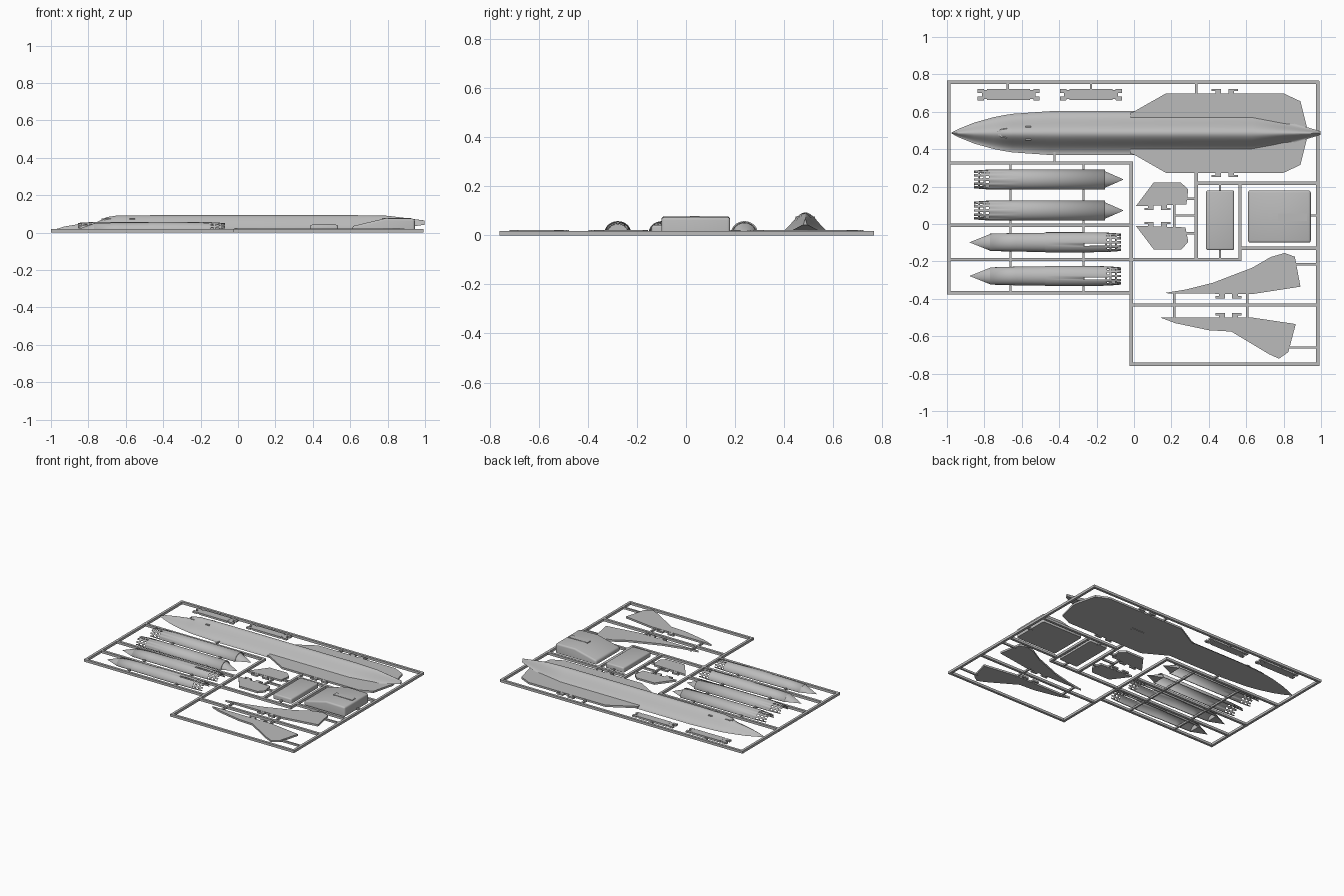
import bpy, bmesh, math

cube = bpy.data.objects.get("Cube")
if cube:
    bpy.data.objects.remove(cube, do_unlink=True)

grey = bpy.data.materials.new("kit_grey")
grey.use_nodes = True
COLOUR = (0.5, 0.5, 0.5, 1)
grey.diffuse_color = COLOUR
grey.node_tree.nodes["Principled BSDF"].inputs["Base Color"].default_value = COLOUR


def finish(bm, name, smooth=False):
    bmesh.ops.recalc_face_normals(bm, faces=bm.faces[:])
    mesh = bpy.data.meshes.new(name)
    bm.to_mesh(mesh)
    bm.free()
    mesh.materials.append(grey)
    ob = bpy.data.objects.new(name, mesh)
    bpy.context.collection.objects.link(ob)
    if smooth:
        bpy.ops.object.select_all(action='DESELECT')
        ob.select_set(True)
        bpy.context.view_layer.objects.active = ob
        bpy.ops.object.shade_smooth_by_angle(angle=math.radians(35))
    return ob


def add_box(bm, x0, x1, y0, y1, z0, z1):
    res = bmesh.ops.create_cube(bm, size=1)
    for v in res["verts"]:
        v.co = ((x0 + x1) / 2 + v.co.x * (x1 - x0),
                (y0 + y1) / 2 + v.co.y * (y1 - y0),
                (z0 + z1) / 2 + v.co.z * (z1 - z0))


def add_plate(bm, outline, z0=0.008, z1=0.022):
    face = bm.faces.new([bm.verts.new((x, y, z0)) for x, y in outline])
    res = bmesh.ops.extrude_face_region(bm, geom=[face])
    for v in res["geom"]:
        if isinstance(v, bmesh.types.BMVert):
            v.co.z = z1


def add_tabs(bm, cx, y, side, width=0.14):
    # pair of locating tabs with hooked ends along a plate edge
    for s in (-1, 1):
        a, b = sorted((y - side * 0.004, y + side * 0.024))
        inner, outer = cx + s * width * 0.14, cx + s * width * 0.36
        add_box(bm, min(inner, outer), max(inner, outer), a, b, 0.009, 0.021)
        tip = y + side * 0.018
        end = cx + s * width * 0.5
        add_box(bm, min(outer, end), max(outer, end), tip - 0.006, tip + 0.006, 0.009, 0.021)


# Sprue frame: horizontal runners (y, x0, x1) and vertical runners (x, y0, y1)
bm = bmesh.new()
across = [(.757, -1, .99), (.326, -1, -.005), (-.007, -1, -.01), (-.19, -1, .575),
          (-.368, -1, -.01), (.217, .325, .98), (-.13, .56, .98), (-.433, -.01, .98),
          (-.75, -.025, .99)]
upright = [(-.99, -.378, .765), (-.015, -.76, .335), (.982, -.76, .765),
           (.333, -.19, .275), (.567, -.19, .217)]
for y, a, b in across:
    add_box(bm, a, b, y - .009, y + .009, 0, .018)
for x, a, b in upright:
    add_box(bm, x - .009, x + .009, a, b, 0, .018)
finish(bm, "sprue_frame")

# Thin gates joining the parts to the frame
bm = bmesh.new()
for x, a, b in [(-.66, -.368, .326), (-.27, -.368, .326), (-.675, .71, .757), (-.23, .71, .757),
                (.333, .69, .757), (-.425, .326, .385), (.215, -.51, -.36), (.605, -.51, -.36),
                (.46, .17, .217), (.46, -.19, -.13), (.215, -.02, .11)]:
    add_box(bm, x - .006, x + .006, a, b, .003, .017)
for y, a, b in [(-.215, .86, .98), (-.66, .82, .98), (.045, .21, .333), (.135, .27, .333),
                (-.05, .27, .333), (.045, .93, .98)]:
    add_box(bm, a, b, y - .006, y + .006, .003, .017)
finish(bm, "sprue_gates")

# Upper fuselage half: bell-shaped sections (x, half width, base z, top z)
CY = .486
stations = [(-.975, .003, .012, .018), (-.93, .026, .011, .032), (-.855, .056, .01, .045),
            (-.75, .085, .01, .058), (-.7, .095, .01, .083), (-.65, .103, .01, .091),
            (-.45, .117, .01, .093), (.63, .117, .01, .093), (.8, .068, .014, .09),
            (.998, .01, .042, .065)]
bm = bmesh.new()
N = 28
rings = []
for x, w, z0, z1 in stations:
    ring = []
    for i in range(N + 1):
        u = 2 * i / N - 1
        bell = (0.5 + 0.5 * math.cos(math.pi * u)) ** 1.15
        ring.append(bm.verts.new((x, CY + w * u, z0 + (z1 - z0) * bell)))
    rings.append(ring)
for a, b in zip(rings, rings[1:]):
    for i in range(N + 1):
        j = (i + 1) % (N + 1)
        bm.faces.new((a[i], a[j], b[j], b[i]))
bm.faces.new(rings[0])
bm.faces.new(rings[-1])
finish(bm, "fuselage_upper_half", True)

# Delta wing plate under the fuselage, with tabs
bm = bmesh.new()
half = [(-.02, .11), (0, .115), (.17, .212), (.8, .212), (.89, .17), (.93, .01)]
add_plate(bm, [(x, CY + y) for x, y in half] + [(x, CY - y) for x, y in reversed(half)])
for s in (-1, 1):
    add_tabs(bm, .485, CY + s * .212, s)
add_box(bm, .33, .43, CY - .012, CY + .012, .004, .009)
finish(bm, "wing_plate")

# Cockpit window panes
bm = bmesh.new()
for s in (-1, 1):
    add_plate(bm, [(x, CY + s * y) for x, y in [(-.73, .006), (-.68, .012), (-.68, .026), (-.71, .022)]],
              .066, .075)
    add_box(bm, -.58, -.55, CY + s * .035 - .004, CY + s * .035 + .004, .07, .076)
finish(bm, "cockpit_windows")


# Engine nacelle halves: hollow half shells with slotted nozzle and spike
def nacelle(name, y, flip, x_nozzle, profile, spike, slot):
    bm = bmesh.new()
    cols = 24
    grid = [[bm.verts.new((x, y + r * math.cos(math.pi * i / cols),
                           .01 + r * .88 * math.sin(math.pi * i / cols)))
             for i in range(cols + 1)] for x, r in profile]
    for k in range(len(profile) - 1):
        x = (profile[k][0] + profile[k + 1][0]) / 2
        for i in range(cols):
            vent = abs(x - x_nozzle) < .06 and k % 2 == len(profile) % 2 and i % 4 in (1, 2)
            long_slot = slot and slot[0] < x < slot[1] and i in (13, 14)
            if not (vent or long_slot):
                bm.faces.new((grid[k][i], grid[k][i + 1], grid[k + 1][i + 1], grid[k + 1][i]))
    loose = [v for v in bm.verts if not v.link_faces]
    bmesh.ops.delete(bm, geom=loose, context='VERTS')
    ob = finish(bm, name, True)
    mod = ob.modifiers.new("shell", 'SOLIDIFY')
    mod.thickness = .006
    mod.offset = -1

    # half-cone inlet spike
    bm = bmesh.new()
    base, tip = spike
    r = .046
    arc = [bm.verts.new((base, y + r * math.cos(math.pi * i / cols),
                         .01 + r * .88 * math.sin(math.pi * i / cols))) for i in range(cols + 1)]
    apex = bm.verts.new((tip, y, .01))
    for a, b in zip(arc, arc[1:] + arc[:1]):
        bm.faces.new((a, b, apex))
    bm.faces.new(arc)
    finish(bm, name + "_spike", True)


right_profile = [(-.855, .048), (-.835, .049), (-.825, .05), (-.805, .051), (-.795, .052),
                 (-.775, .054), (-.6, .054), (-.155, .054)]
left_profile = [(-.77, .046), (-.63, .05), (-.48, .051), (-.47, .054), (-.27, .054), (-.155, .052),
                (-.145, .052), (-.13, .051), (-.12, .05), (-.1, .049), (-.09, .048), (-.07, .046)]
for n, y in enumerate((.238, .072)):
    nacelle(f"nacelle_outer_{n + 1}", y, 1, -.815, right_profile, (-.16, -.055), None)
for n, y in enumerate((-.098, -.278)):
    nacelle(f"nacelle_inner_{n + 1}", y, -1, -.11, left_profile, (-.765, -.88), (-.27, -.155))

# Outer wings, with tabs on the root edge
wing_a = [(.155, -.37), (.28, -.35), (.42, -.315), (.55, -.265), (.63, -.235), (.73, -.177),
          (.805, -.155), (.86, -.175), (.89, -.335), (.63, -.375)]
wing_b = [(.14, -.5), (.63, -.5), (.865, -.535), (.825, -.685), (.775, -.72), (.72, -.695),
          (.52, -.575), (.4, -.568), (.22, -.53)]
for name, outline, y, s in (("outer_wing_left", wing_a, -.373, -1), ("outer_wing_right", wing_b, -.5, 1)):
    bm = bmesh.new()
    add_plate(bm, outline)
    add_tabs(bm, .505, y, s)
    finish(bm, name)

# Tail fins, with tabs facing each other
fin_a = [(.01, .095), (.105, .222), (.25, .222), (.29, .185), (.28, .105)]
fin_b = [(.01, -.01), (.275, -.018), (.29, -.095), (.255, -.135), (.105, -.135)]
for name, outline, y, s in (("tail_fin_left", fin_a, .098, -1), ("tail_fin_right", fin_b, -.012, 1)):
    bm = bmesh.new()
    add_plate(bm, outline)
    add_tabs(bm, .125, y, s)
    finish(bm, name)

# Joining straps with forked ends
for n, cx in enumerate((-.67, -.23)):
    bm = bmesh.new()
    cy = .692
    add_box(bm, cx - .115, cx + .115, cy - .029, cy + .029, .008, .022)
    for s in (-1, 1):
        for dx, w, dy, h in ((.125, .015, 0, .024), (.145, .012, .02, .011), (.145, .012, -.02, .011),
                             (.138, .006, 0, .029), (.158, .008, .02, .011), (.158, .008, -.02, .011)):
            add_box(bm, cx + s * dx - w, cx + s * dx + w, cy + dy - h, cy + dy + h, .009, .021)
    finish(bm, f"joining_strap_{n + 1}")


# Display stand: flat plinth and wedge-topped block
def stand_part(name, profile, y0, y1, bevel):
    bm = bmesh.new()
    face = bm.faces.new([bm.verts.new((x, y0, z)) for x, z in profile])
    res = bmesh.ops.extrude_face_region(bm, geom=[face])
    for v in res["geom"]:
        if isinstance(v, bmesh.types.BMVert):
            v.co.y = y1
    bmesh.ops.recalc_face_normals(bm, faces=bm.faces[:])
    edges = [e for e in bm.edges if max(v.co.z for v in e.verts) > .02
             and e.calc_face_angle(0) > 1]
    bmesh.ops.bevel(bm, geom=edges, offset=bevel, segments=3, profile=.5, affect='EDGES')
    return finish(bm, name, True)


stand_part("stand_plinth", [(.385, .006), (.385, .042), (.535, .042), (.535, .006)], -.14, .18, .01)
stand_part("stand_block", [(.61, .006), (.61, .034), (.79, .077), (.945, .074), (.945, .006)],
           -.1, .18, .012)
bm = bmesh.new()
add_box(bm, .77, .925, .016, .056, .07, .079)
finish(bm, "stand_slot_plate")
